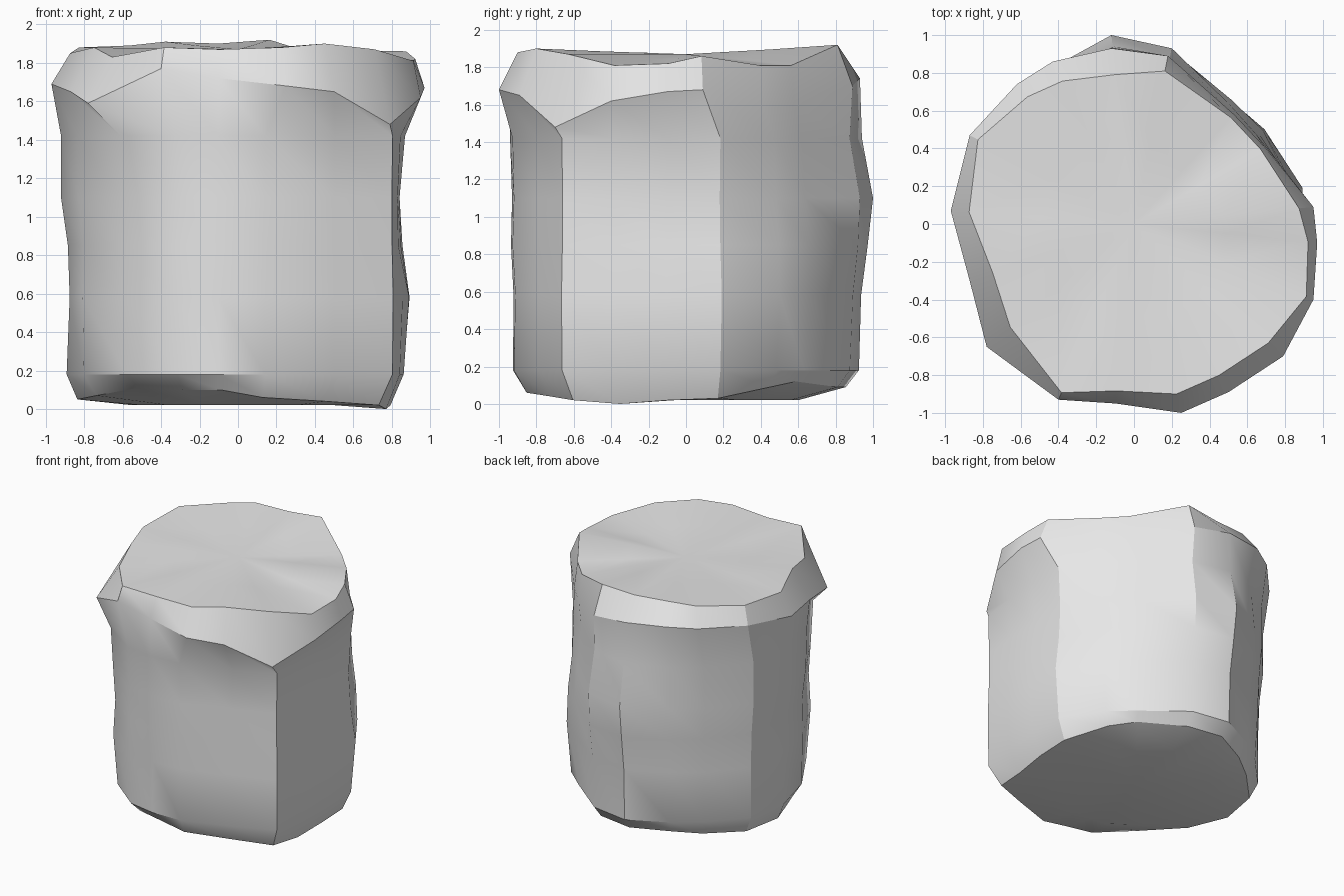
import bpy
import bmesh
import math

default_cube = bpy.data.objects.get("Cube")
if default_cube:
    bpy.data.objects.remove(default_cube, do_unlink=True)


def make_material(name, colour):
    material = bpy.data.materials.new(name)
    material.use_nodes = True
    material.diffuse_color = colour
    material.node_tree.nodes["Principled BSDF"].inputs["Base Color"].default_value = colour
    return material


# Corners of the block, clockwise from its left side:
# shoulder x and y, waist x and y, rim inset, rim, shoulder and foot heights
CORNERS = [
    (.95, .09, .84, .18, .92, 1.86, 1.68, .03),
    (.97, -.1, .84, -.1, .95, 1.82, 1.67, .02),
    (.95, -.4, .83, -.38, .96, 1.81, 1.62, 0),
    (.79, -.7, .8, -.66, .9, 1.87, 1.48, .02),
    (.5, -.89, .5, -.79, .9, 1.9, 1.65, .04),
    (.25, -1, .14, -.92, .9, 1.88, 1.68, .06),
    (-.1, -.95, -.1, -.93, .93, 1.87, 1.72, .1),
    (-.4, -.93, -.32, -.9, .96, 1.88, 1.77, .1),
    (-.78, -.65, -.6, -.7, .84, 1.83, 1.59, .11),
    (-.87, -.3, -.83, -.31, .86, 1.88, 1.65, .07),
    (-.97, .07, -.92, .05, .9, 1.85, 1.69, .05),
    (-.87, .47, -.87, .4, .95, 1.88, 1.74, .05),
    (-.62, .74, -.63, .67, .91, 1.89, 1.75, .06),
    (-.43, .86, -.43, .83, .88, 1.91, 1.76, .08),
    (-.12, .93, -.12, 1, .85, 1.9, 1.74, .09),
    (.18, .89, .2, .93, .91, 1.92, 1.7, .09),
    (.53, .58, .5, .64, .97, 1.81, 1.6, .12),
    (.69, .41, .66, .48, .97, 1.81, 1.6, .09),
]

# Side profiles from the foot up, as fractions of the waist,
# one per eighth of a turn from the left side by way of the back
LEVELS = [.18, .58, .85, 1.1, 1.42]
PROFILES = [
    (.95, 1.03, 1.07, 1.01, 1, 1.04),
    (.93, 1, 1.04, 1.04, 1, .97),
    (.85, .92, .93, .97, 1, .93),
    (.88, .95, .97, .98, 1, 1),
    (.91, .97, .95, .96, 1, 1),
    (.86, .96, 1, .98, 1, 1.02),
    (.93, 1, .99, 1.01, 1, 1.01),
    (.91, 1, 1, 1, 1, 1),
]


def side_profile(x, y):
    """Blend the two nearest side profiles by direction."""
    count = len(PROFILES)
    turn = (math.atan2(y, x) / math.tau * count) % count
    first = int(turn) % count
    blend = turn - int(turn)
    pair = zip(PROFILES[first], PROFILES[(first + 1) % count])
    return [a + (b - a) * blend for a, b in pair]


def stone_column(x, y, waist_x, waist_y, inset, rim, shoulder, foot):
    """One vertical run of points, from the underside to the top."""
    heights = [foot] + LEVELS
    run = [(waist_x * .6, waist_y * .6, .02)]
    run += [(waist_x * k, waist_y * k, z)
            for k, z in zip(side_profile(waist_x, waist_y), heights)]
    run.append((x, y, shoulder))
    run.append((x * inset, y * inset, rim))
    run.append((x * .5, y * .5, (rim + 1.87) / 2))
    return run


# Join the columns into one faceted, closed block
bm = bmesh.new()
columns = [[bm.verts.new(p) for p in stone_column(*entry)] for entry in CORNERS]
base_centre = bm.verts.new((0, 0, .03))
top_centre = bm.verts.new((0, 0, 1.87))
for i, here in enumerate(columns):
    there = columns[(i + 1) % len(columns)]
    for j in range(len(here) - 1):
        bm.faces.new((here[j], here[j + 1], there[j + 1], there[j]))
    bm.faces.new((here[-1], top_centre, there[-1]))
    bm.faces.new((there[0], base_centre, here[0]))
bmesh.ops.recalc_face_normals(bm, faces=bm.faces)

mesh = bpy.data.meshes.new("stone_block")
bm.to_mesh(mesh)
bm.free()
mesh.materials.append(make_material("pale grey stone", (.8, .8, .8, 1)))

stone = bpy.data.objects.new("stone_block", mesh)
bpy.context.collection.objects.link(stone)

# Soft faces with crisp chipped edges
bpy.ops.object.select_all(action="DESELECT")
stone.select_set(True)
bpy.context.view_layer.objects.active = stone
bpy.ops.object.shade_smooth_by_angle(angle=math.radians(30))
